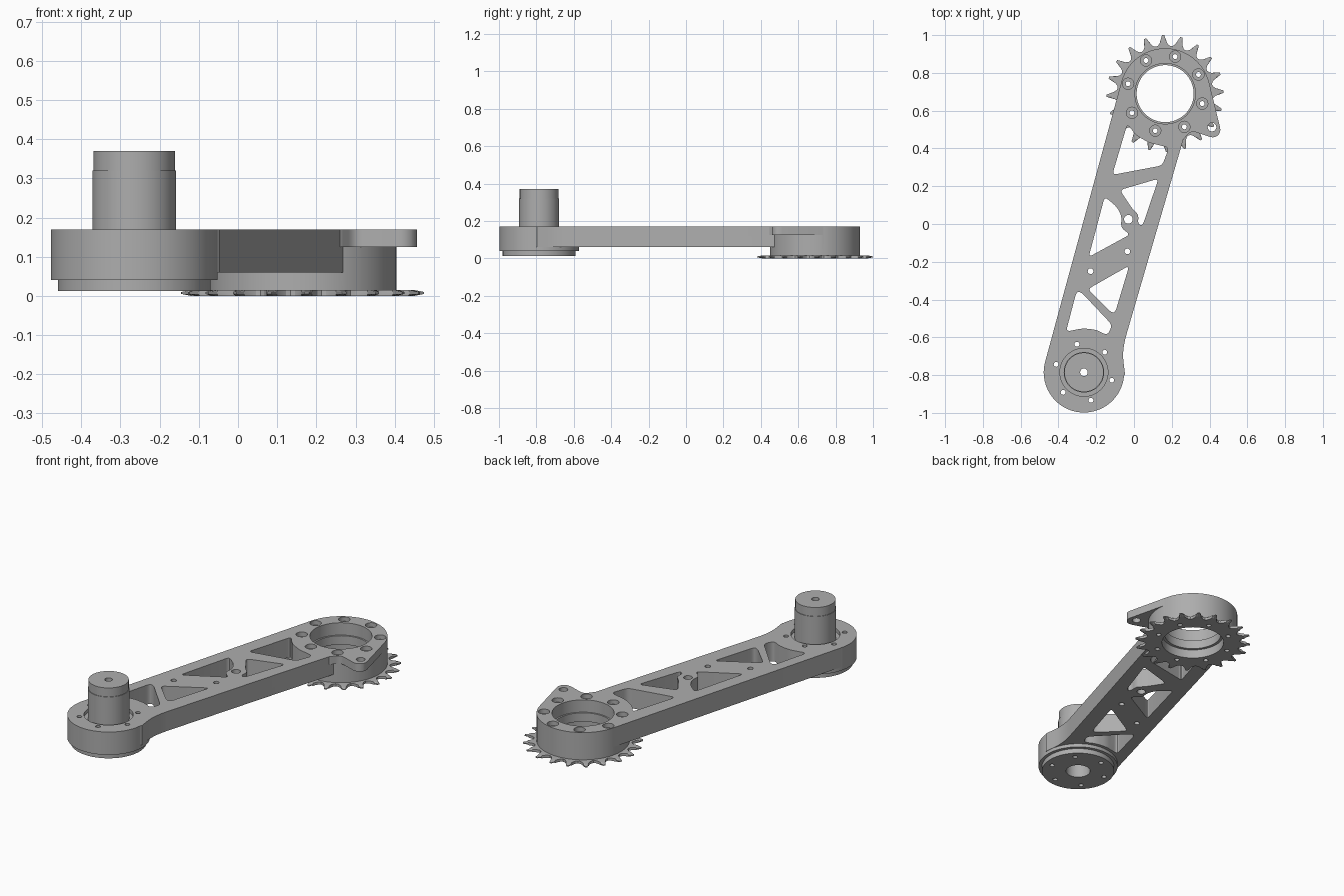
import bpy, bmesh, math
from mathutils import Vector

if "Cube" in bpy.data.objects:
    bpy.data.objects.remove(bpy.data.objects["Cube"])

HUB = Vector((-0.265, -0.785))
RING = Vector((0.165, 0.69))
AXIS = (RING - HUB).normalized()
SIDE = Vector((AXIS.y, -AXIS.x))
LENGTH = (RING - HUB).length

metal = bpy.data.materials.new("grey_metal")
metal.use_nodes = True
GREY = (0.42, 0.42, 0.42, 1)
metal.diffuse_color = GREY
metal.node_tree.nodes["Principled BSDF"].inputs["Base Color"].default_value = GREY


def finish(name, bm):
    bmesh.ops.recalc_face_normals(bm, faces=bm.faces)
    mesh = bpy.data.meshes.new(name)
    bm.to_mesh(mesh)
    bm.free()
    mesh.materials.append(metal)
    obj = bpy.data.objects.new(name, mesh)
    bpy.context.collection.objects.link(obj)
    return obj


def loft(name, layers):
    """Closed solid through matching outlines, each given as (points, z)."""
    bm = bmesh.new()
    rings = [[bm.verts.new((p[0], p[1], z)) for p in pts] for pts, z in layers]
    n = len(rings[0])
    for a, b in zip(rings, rings[1:]):
        for i in range(n):
            j = (i + 1) % n
            bm.faces.new((a[i], a[j], b[j], b[i]))
    bm.faces.new(rings[0])
    bm.faces.new(rings[-1])
    return finish(name, bm)


def prism(name, pts, z0, z1):
    return loft(name, [(pts, z0), (pts, z1)])


def circle(c, r, n=64):
    return [(c[0] + r * math.cos(math.tau * i / n), c[1] + r * math.sin(math.tau * i / n))
            for i in range(n)]


def cylinder(name, c, r, z0, z1, n=64):
    return prism(name, circle(c, r, n), z0, z1)


def rounded(pts, radius, steps=5):
    """Outline with every corner softened."""
    pts = [Vector(p) for p in pts]
    out = []
    for i, p in enumerate(pts):
        a, b = pts[i - 1] - p, pts[(i + 1) % len(pts)] - p
        s = p + a.normalized() * min(radius, a.length * 0.48)
        e = p + b.normalized() * min(radius, b.length * 0.48)
        for k in range(steps + 1):
            t = k / steps
            out.append(s * (1 - t) ** 2 + p * 2 * t * (1 - t) + e * t * t)
    return out


def lathe(name, c, profile, n=64):
    """Closed profile of (radius, z) turned about a vertical axis."""
    bm = bmesh.new()
    rows = [[bm.verts.new((x, y, z)) for x, y in circle(c, r, n)] for r, z in profile]
    for k, row in enumerate(rows):
        nxt = rows[(k + 1) % len(rows)]
        for i in range(n):
            j = (i + 1) % n
            bm.faces.new((row[i], row[j], nxt[j], nxt[i]))
    return finish(name, bm)


def combine(obj, others, operation):
    for other in others:
        mod = obj.modifiers.new("combine", "BOOLEAN")
        mod.operation, mod.solver, mod.object = operation, "EXACT", other
        bpy.ops.object.select_all(action="DESELECT")
        bpy.context.view_layer.objects.active = obj
        obj.select_set(True)
        bpy.ops.object.modifier_apply(modifier=mod.name)
        bpy.data.objects.remove(other)


def bolt_circle(c, r, count, start):
    return [(c[0] + r * math.cos(start + math.tau * i / count),
             c[1] + r * math.sin(start + math.tau * i / count)) for i in range(count)]


def drill(points, r, z0=-0.1, z1=0.5):
    return [cylinder("drill", p, r, z0, z1, 20) for p in points]


# Arm body: tapered bar joined to the hub, the bearing ring and the ear
local = [(0, -0.213), (LENGTH, -0.24), (LENGTH, 0.16), (0.17, 0.16), (0.05, 0.212), (0, 0.19)]
bar = [HUB + AXIS * u + SIDE * v for u, v in local]
fillet = rounded([bar[2], bar[3], bar[4]], 0.09)[6:12]
arm = prism("arm_body", bar[:3] + fillet + bar[4:], 0.06, 0.17)
ear = rounded([(0.2, 0.7), (0.395, 0.76), (0.462, 0.485), (0.425, 0.453), (0.3, 0.495),
               (0.25, 0.43), (0.2, 0.5)], 0.03)
combine(arm, [cylinder("hub", HUB, 0.213, 0.04, 0.17, 96),
              cylinder("ring", RING, 0.24, 0.012, 0.17, 96),
              prism("ear", ear, 0.125, 0.17)], "UNION")

# Truss windows through the bar
windows = [
    [(-0.035, 0.53), (-0.115, 0.26), (0.15, 0.31), (0.185, 0.405), (0.08, 0.43), (0.01, 0.47)],
    [(-0.075, 0.18), (0.13, 0.24), (0.045, -0.01), (0.02, 0), (0.025, 0.05), (-0.005, 0.075)],
    [(-0.155, 0.145), (-0.24, -0.175), (-0.02, -0.055), (-0.07, -0.02), (-0.065, 0.04),
     (-0.09, 0.09)],
    [(-0.245, -0.345), (-0.025, -0.22), (-0.1, -0.47), (-0.125, -0.465)],
    [(-0.305, -0.36), (-0.28, -0.36), (-0.115, -0.535), (-0.14, -0.59), (-0.2, -0.56),
     (-0.27, -0.552), (-0.36, -0.57)],
]
combine(arm, [prism("window", rounded(w, 0.025), 0, 0.3) for w in windows], "DIFFERENCE")

# Bores, bolt holes and counterbores
hub_bolts = bolt_circle(HUB, 0.153, 6, math.radians(44))
ring_bolts = bolt_circle(RING, 0.203, 8, math.radians(30))
bores = [cylinder("bore", HUB, 0.1, 0, 0.3), cylinder("bore", HUB, 0.127, 0.15, 0.3),
         cylinder("bore", RING, 0.151, 0, 0.3), cylinder("bore", RING, 0.16, 0.1, 0.3),
         cylinder("bore", RING, 0.166, 0, 0.05)]
combine(arm, bores + drill(hub_bolts + ring_bolts, 0.013) + drill(ring_bolts, 0.03, 0.145)
        + drill([(-0.03, 0.025), (0.413, 0.513)], 0.023)
        + drill([(-0.23, -0.25), (-0.035, -0.145)], 0.015), "DIFFERENCE")

# Spindle: hollow post with a flange under the hub
spindle = lathe("spindle", HUB, [
    (0.02, 0.37), (0.104, 0.37), (0.104, 0.32), (0.107, 0.32), (0.107, 0.04), (0.195, 0.04),
    (0.195, 0.012), (0.065, 0.012), (0.065, 0.2), (0.02, 0.2)])
combine(spindle, drill(hub_bolts, 0.013, -0.1, 0.1), "DIFFERENCE")

# Sprocket with twenty chamfered teeth
TEETH = 20
tooth = [(-0.36, 0.257), (-0.24, 0.268), (-0.15, 0.288), (-0.06, 0.31),
         (0.06, 0.31), (0.15, 0.288), (0.24, 0.268), (0.36, 0.257), (0.5, 0.253)]


def sprocket_outline(cap):
    return [RING + min(r, cap) * Vector((math.cos(a), math.sin(a)))
            for i in range(TEETH) for f, r in tooth
            for a in [math.radians(2) + math.tau * (i + f) / TEETH]]


sprocket = loft("sprocket", [(sprocket_outline(cap), z) for cap, z in
                             [(0.285, 0), (0.31, 0.005), (0.31, 0.01), (0.285, 0.015)]])
combine(sprocket, [cylinder("bore", RING, 0.166, -0.1, 0.1)] + drill(ring_bolts, 0.013),
        "DIFFERENCE")

# Smooth round walls, sharp machined edges
bpy.ops.object.select_all(action="DESELECT")
for part in (arm, spindle, sprocket):
    part.select_set(True)
bpy.context.view_layer.objects.active = arm
bpy.ops.object.shade_smooth_by_angle(angle=math.radians(25))
